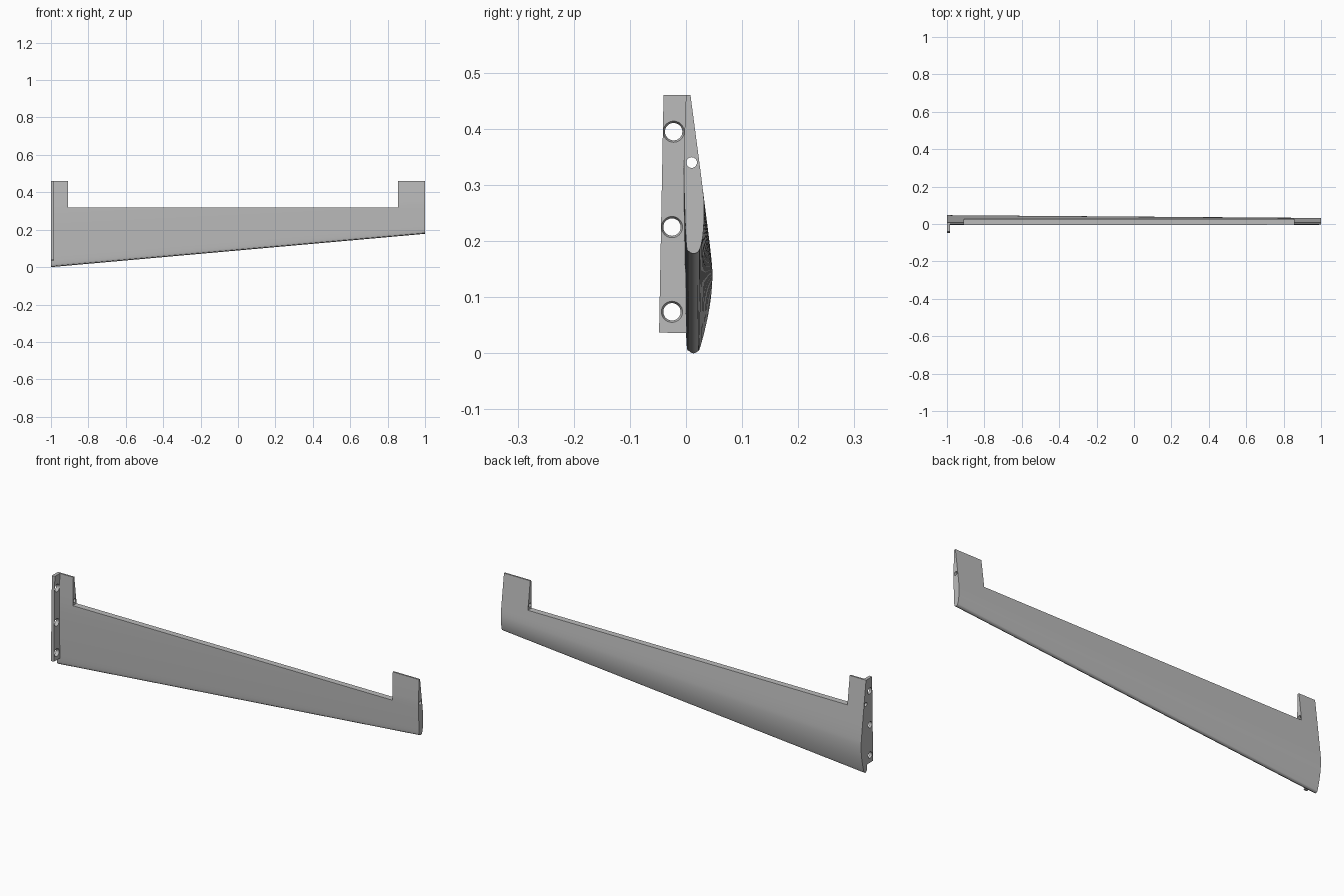
import bpy, bmesh
from math import radians, pi
from mathutils import Vector, Matrix

cube = bpy.data.objects.get("Cube")
if cube:
    bpy.data.objects.remove(cube, do_unlink=True)

grey = bpy.data.materials.new("light_grey")
grey.use_nodes = True
colour = (0.5, 0.5, 0.5, 1)
grey.diffuse_color = colour
grey.node_tree.nodes["Principled BSDF"].inputs["Base Color"].default_value = colour


def smooth_line(points, steps=4):
    """Pass a Catmull-Rom curve through (y, z) points."""
    p = [Vector(q) for q in points]
    p = [2 * p[0] - p[1]] + p + [2 * p[-1] - p[-2]]
    line = []
    for a, b, c, d in zip(p, p[1:], p[2:], p[3:]):
        for i in range(steps):
            t = i / steps
            line.append(0.5 * (2 * b + (c - a) * t + (2 * a - 5 * b + 4 * c - d) * t * t
                               + (3 * b - a - 3 * c + d) * t ** 3))
    return line + [p[-2]]


def finish(name, bm):
    bmesh.ops.recalc_face_normals(bm, faces=bm.faces)
    mesh = bpy.data.meshes.new(name)
    bm.to_mesh(mesh)
    bm.free()
    mesh.materials.append(grey)
    ob = bpy.data.objects.new(name, mesh)
    bpy.context.collection.objects.link(ob)
    return ob


def loft(name, x0, section0, x1, section1):
    """Join two (y, z) outlines with equal point counts, capped at both ends."""
    bm = bmesh.new()
    a = [bm.verts.new((x0, y, z)) for y, z in section0]
    b = [bm.verts.new((x1, y, z)) for y, z in section1]
    n = len(a)
    for i in range(n):
        j = (i + 1) % n
        bm.faces.new((a[i], a[j], b[j], b[i]))
    bm.faces.new(a)
    bm.faces.new(b)
    return finish(name, bm)


def drill(name, x0, x1, y, z, r0, r1):
    """Round cutter along x; differing radii make a countersink."""
    bm = bmesh.new()
    place = Matrix.Translation(((x0 + x1) / 2, y, z)) @ Matrix.Rotation(pi / 2, 4, "Y")
    bmesh.ops.create_cone(bm, cap_ends=True, segments=32, radius1=r0, radius2=r1,
                          depth=x1 - x0, matrix=place)
    return finish(name, bm)


def cut(ob, cutter):
    mod = ob.modifiers.new("cut", "BOOLEAN")
    mod.operation = "DIFFERENCE"
    mod.solver = "EXACT"
    mod.object = cutter
    bpy.context.view_layer.objects.active = ob
    bpy.ops.object.modifier_apply(modifier=mod.name)
    bpy.data.objects.remove(cutter, do_unlink=True)


# Tapered wing panel, from the trailing edge round the nose and back
root = [(0, .46), (-.004, .33), (-.004, .25), (-.001, .1), (.001, .016), (.006, .004), (.013, 0),
        (.02, .003), (.025, .01), (.036, .052), (.044, .096), (.047, .14), (.044, .18),
        (.033, .268), (.008, .46)]
tip = [(0, .46), (-.003, .38), (-.004, .33), (-.002, .25), (.001, .191), (.006, .181), (.013, .178),
       (.02, .18), (.025, .187), (.029, .203), (.031, .22), (.032, .24), (.032, .265),
       (.029, .3), (.008, .46)]
wing = loft("wing_panel", -1, smooth_line(root), 1, smooth_line(tip))

# Trailing edge bay between the two end ears
bay = [(-.1, .32), (.1, .32), (.1, .6), (-.1, .6)]
cut(wing, loft("bay_cutter", -.91, bay, .855, bay))

# Hinge pin holes through the ears
for x in (-.955, .93):
    cut(wing, drill("pin_cutter", x - .1, x + .1, .01, .34, .0095, .0095))

# Mounting flange on the root end, with countersunk screw holes
plate = [(-.048, .037), (0, .036), (0, .46), (-.04, .46)]
flange = loft("mounting_flange", -1, plate, -.984, plate)
for y, z in ((-.025, .074), (-.025, .225), (-.022, .395)):
    cut(flange, drill("screw_cutter", -1.05, -.95, y, z, .0155, .0155))
    cut(flange, drill("countersink_cutter", -.992, -.982, y, z, .0145, .02))

for ob in (wing, flange):
    bpy.ops.object.select_all(action="DESELECT")
    ob.select_set(True)
    bpy.context.view_layer.objects.active = ob
    bpy.ops.object.shade_smooth_by_angle(angle=radians(30))
